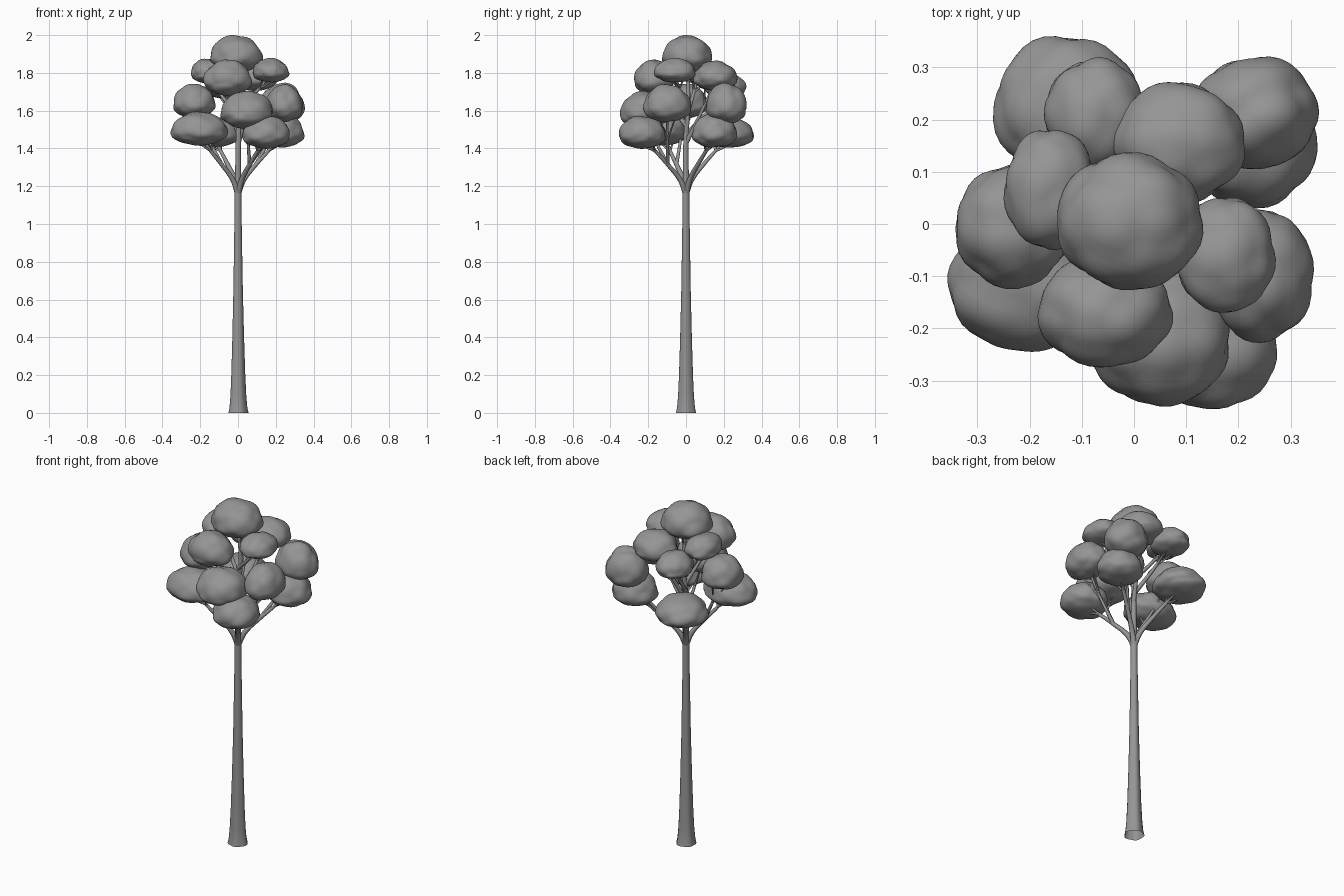
import bpy, bmesh, math, random
from mathutils import Vector

random.seed(4)
old = bpy.data.objects.get("Cube")
if old:
    bpy.data.objects.remove(old, do_unlink=True)

GREY = (0.3, 0.3, 0.3, 1)
grey = bpy.data.materials.new("plain_grey")
grey.use_nodes = True
grey.diffuse_color = GREY
grey.node_tree.nodes["Principled BSDF"].inputs["Base Color"].default_value = GREY


def add_mesh(name, mesh):
    mesh.materials.clear()
    mesh.materials.append(grey)
    mesh.shade_smooth()
    obj = bpy.data.objects.new(name, mesh)
    bpy.context.collection.objects.link(obj)


def branch(name, points, start, end):
    """Tapered round tube along a smooth path."""
    curve = bpy.data.curves.new(name + "_path", "CURVE")
    curve.dimensions = "3D"
    curve.bevel_depth = 1
    curve.bevel_resolution = 2
    curve.resolution_u = 6
    curve.use_fill_caps = True
    spline = curve.splines.new("BEZIER")
    spline.bezier_points.add(len(points) - 1)
    for i, (bp, p) in enumerate(zip(spline.bezier_points, points)):
        bp.co = p
        bp.handle_left_type = bp.handle_right_type = "AUTO"
        bp.radius = start + (end - start) * i / (len(points) - 1)
    helper = bpy.data.objects.new(name + "_helper", curve)
    bpy.context.collection.objects.link(helper)
    bpy.context.view_layer.update()
    shape = helper.evaluated_get(bpy.context.evaluated_depsgraph_get())
    mesh = bpy.data.meshes.new_from_object(shape)
    bpy.data.objects.remove(helper, do_unlink=True)
    add_mesh(name, mesh)


def leaf_clump(name, centre, size):
    """Billowy dome with a shallow underside, fitted to its half sizes."""
    bumps = []
    count = 30
    turn = random.uniform(0, math.tau)
    for i in range(count):
        z = 1 - 2 * (i + 0.5) / count
        a = turn + i * math.pi * (3 - math.sqrt(5))
        r = math.sqrt(1 - z * z)
        jitter = Vector([random.uniform(-0.2, 0.2) for _ in range(3)])
        d = (Vector((r * math.cos(a), r * math.sin(a), z)) + jitter).normalized()
        bumps.append((d, random.uniform(0.97, 1.03)))
    bm = bmesh.new()
    bmesh.ops.create_icosphere(bm, subdivisions=4, radius=1)
    for v in bm.verts:
        n = v.co.normalized()
        swell = sum(math.exp(40 * (n.dot(d) * h - 1)) for d, h in bumps)
        v.co = n * (1 + 0.8 * math.log(swell) / 40)
        if v.co.z < 0:
            v.co.z *= 0.6
    for axis in range(3):
        vals = [v.co[axis] for v in bm.verts]
        low, high = min(vals), max(vals)
        for v in bm.verts:
            t = (v.co[axis] - low) / (high - low) * 2 - 1
            v.co[axis] = centre[axis] + t * size[axis]
    mesh = bpy.data.meshes.new(name)
    bm.to_mesh(mesh)
    bm.free()
    add_mesh(name, mesh)


# Trunk: fluted, flared at the foot, open underneath
profile = [(0, .053), (.03, .047), (.09, .042), (.2, .037), (.4, .031),
           (.65, .025), (.9, .021), (1.1, .018), (1.22, .018), (1.3, .013)]
SIDES = 20
bm = bmesh.new()
rings = []
for z, r in profile:
    ring = []
    for i in range(SIDES):
        a = math.tau * i / SIDES
        rr = r * (1 + 0.05 * math.cos(5 * a) * (1 - z / 1.3))
        ring.append(bm.verts.new((rr * math.cos(a), rr * math.sin(a), z)))
    rings.append(ring)
for low, high in zip(rings, rings[1:]):
    for i in range(SIDES):
        j = (i + 1) % SIDES
        bm.faces.new((low[i], low[j], high[j], high[i]))
trunk = bpy.data.meshes.new("trunk")
bm.to_mesh(trunk)
bm.free()
add_mesh("trunk", trunk)

# Crown clumps: centre, then half sizes
clumps = {
    "top": ((-.007, .005, 1.902), (.14, .132, .098)),
    "upper_right": ((-.16, .065, 1.81), (.09, .115, .065)),
    "upper_front": ((-.055, -.17, 1.775), (.13, .105, .095)),
    "upper_left": ((.175, -.06, 1.815), (.097, .11, .065)),
    "upper_back": ((.085, .155, 1.785), (.127, .117, .08)),
    "middle_back": ((-.075, .21, 1.735), (.098, .11, .07)),
    "middle_left_back": ((.235, .213, 1.64), (.12, .108, .108)),
    "middle_left": ((.245, -.1, 1.64), (.1, .128, .1)),
    "middle_front": ((.045, -.215, 1.605), (.138, .135, .1)),
    "middle_right": ((-.23, -.005, 1.65), (.112, .12, .092)),
    "low_back": ((-.13, .22, 1.485), (.14, .14, .08)),
    "low_left": ((.227, .15, 1.495), (.125, .12, .09)),
    "low_front": ((.148, -.23, 1.485), (.126, .125, .087)),
    "low_right": ((-.205, -.12, 1.505), (.153, .125, .09)),
}
for name, (centre, size) in clumps.items():
    leaf_clump(name + "_leaves", centre, size)


def inside(name, depth=0.3):
    c, s = clumps[name]
    return Vector((c[0], c[1], c[2] - s[2] * depth))


def twigs(name, root, radius):
    """Three thin forks spreading into the underside of a clump."""
    c, s = clumps[name]
    turn = random.uniform(0, math.tau)
    for k in range(3):
        a = turn + math.tau * k / 3
        tip = Vector((c[0] + 0.5 * s[0] * math.cos(a),
                      c[1] + 0.5 * s[1] * math.sin(a), c[2] - 0.3 * s[2]))
        mid = root.lerp(tip, 0.5) - Vector((0, 0, 0.008))
        branch(f"{name}_twig_{k + 1}", [root, mid, tip], radius, 0.003)


# Central leader up to the highest clump
leader = [Vector(p) for p in ((0, 0, 1.18), (.002, 0, 1.45), (.008, .012, 1.65))]
branch("leader", leader + [inside("top", 0)], .0165, .008)
twigs("top", Vector((.006, .012, 1.75)), .006)

# Four arching lower limbs, each carrying middle side limbs
limbs = {"low_back": [], "low_left": ["middle_left_back"],
         "low_front": ["middle_front", "middle_left"], "low_right": ["middle_right"]}
for name, uppers in limbs.items():
    tip = inside(name)
    flat = Vector((tip.x, tip.y, 0))
    path = [Vector((0, 0, 1.16)), flat * 0.13 + Vector((0, 0, 1.232)),
            flat * 0.42 + Vector((0, 0, 1.315)), flat * 0.7 + Vector((0, 0, 1.385)), tip]
    branch(name + "_limb", path, .0165, .007)
    twigs(name, path[3], .0065)
    for upper in uppers:
        goal = inside(upper)
        root = path[2]
        bend = root.lerp(goal, 0.5) + Vector((0, 0, -.015))
        branch(upper + "_limb", [root, bend, goal], .0105, .005)
        twigs(upper, bend, .006)

# Upper limbs rising from the leader
for i, name in enumerate(("upper_back", "middle_back", "upper_front",
                          "upper_right", "upper_left")):
    goal = inside(name)
    root = Vector((.003, .002, 1.43 + 0.045 * i))
    bend = root.lerp(goal, 0.62) + Vector((0, 0, -.01))
    branch(name + "_limb", [root, bend, goal], .0125, .005)
    twigs(name, bend, .006)
